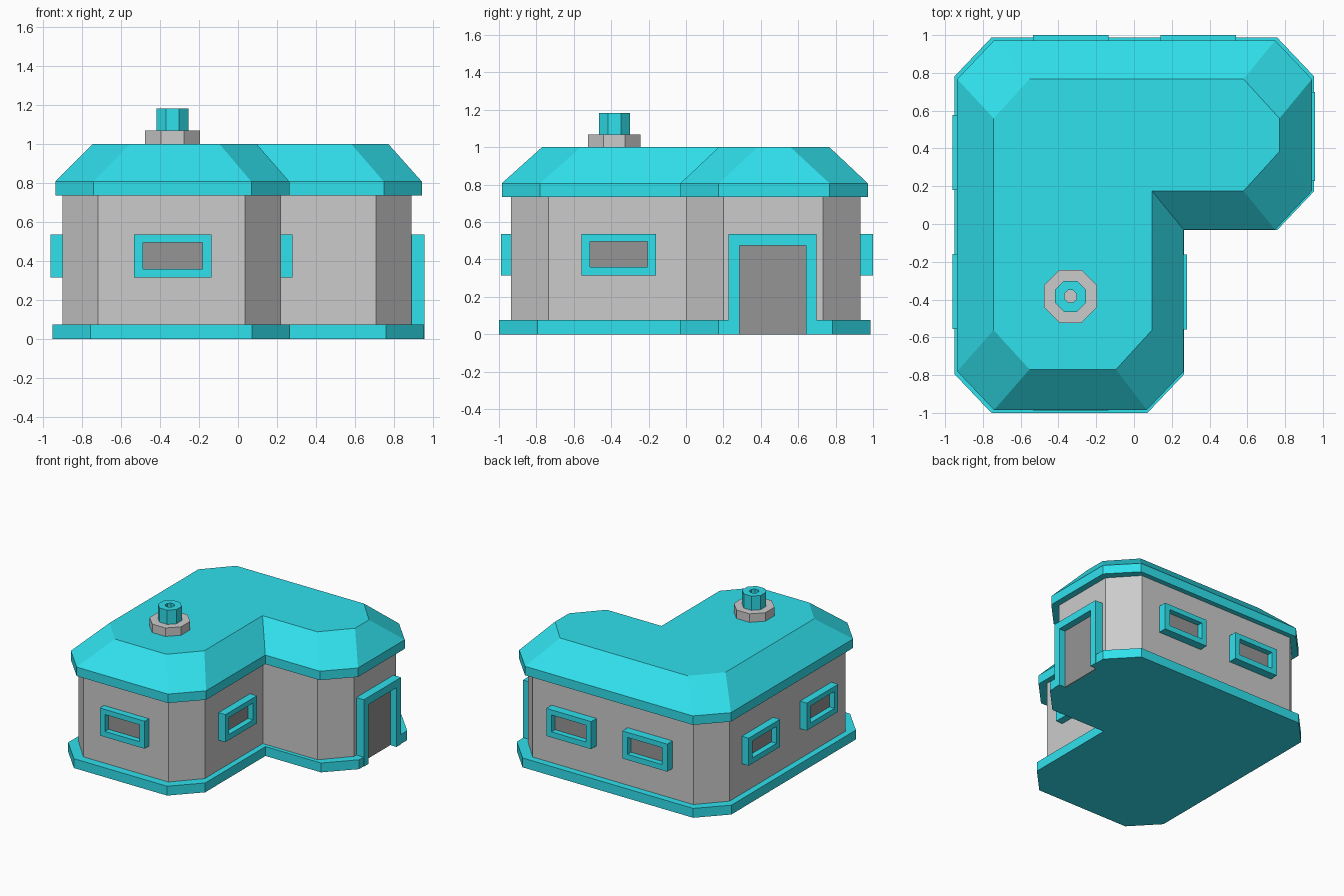
import bpy, bmesh
from math import pi, cos, sin

if "Cube" in bpy.data.objects:
    bpy.data.objects.remove(bpy.data.objects["Cube"])


def material(name, rgb):
    m = bpy.data.materials.new(name)
    m.diffuse_color = (*rgb, 1)
    m.use_nodes = True
    m.node_tree.nodes["Principled BSDF"].inputs["Base Color"].default_value = m.diffuse_color
    return m


TEAL = material("teal", (0.03, 0.75, 0.85))
DARK = material("dark_grey", (0.3, 0.3, 0.3))


def loft(name, rings, mat=None, tube=False, loc=(0, 0, 0), rot=0):
    """Skin a list of point rings; cap the ends, or join them into a tube."""
    bm = bmesh.new()
    vs = [[bm.verts.new(p) for p in r] for r in rings]
    n = len(vs[0])
    pairs = list(zip(vs, vs[1:]))
    if tube:
        pairs.append((vs[-1], vs[0]))
    else:
        bm.faces.new(vs[0])
        bm.faces.new(vs[-1])
    for a, b in pairs:
        for i in range(n):
            j = (i + 1) % n
            bm.faces.new((a[i], a[j], b[j], b[i]))
    bmesh.ops.recalc_face_normals(bm, faces=bm.faces)
    me = bpy.data.meshes.new(name)
    bm.to_mesh(me)
    bm.free()
    if mat:
        me.materials.append(mat)
    ob = bpy.data.objects.new(name, me)
    ob.location = loc
    ob.rotation_euler.z = rot
    bpy.context.collection.objects.link(ob)
    return ob


def outline(x0, xm, x1, y0, ym, y1, cx=0.195, cy=0.205):
    """L-shaped plan with chamfered outer corners."""
    return [(x0 + cx, y0), (xm - cx, y0), (xm, y0 + cy), (xm, ym),
            (x1 - cx, ym), (x1, ym + cy), (x1, y1 - cy), (x1 - cx, y1),
            (x0 + cx, y1), (x0, y1 - cy), (x0, y0 + cy)]


def at_z(pts, z):
    return [(x, y, z) for x, y in pts]


def at_y(pts, y):
    return [(x, y, z) for x, z in pts]


def rect(w, z0, z1):
    return [(-w, z0), (w, z0), (w, z1), (-w, z1)]


def octagon(flat, z):
    r = flat / 2 / cos(pi / 8)
    return [(r * cos(pi / 8 + i * pi / 4), r * sin(pi / 8 + i * pi / 4), z)
            for i in range(8)]


# Plinth, notched where the doorway reaches the ground
door_y, door_half = 0.463, 0.178
base = outline(-0.95, 0.266, 0.953, -1.0, -0.032, 0.987)
base[6:6] = [(0.953, door_y - door_half), (0.895, door_y - door_half),
             (0.895, door_y + door_half), (0.953, door_y + door_half)]
loft("plinth", [at_z(base, 0), at_z(base, 0.075)], TEAL)

# Walls
wall = outline(-0.9, 0.22, 0.89, -0.935, 0.0, 0.932, 0.183, 0.2)
loft("walls", [at_z(wall, 0.07), at_z(wall, 0.74)])

# Roof with vertical eave band and sloped sides
eave = outline(-0.936, 0.263, 0.942, -0.985, -0.03, 0.972)
top = outline(-0.743, 0.095, 0.77, -0.77, 0.175, 0.767, 0.19, 0.208)
loft("roof", [at_z(eave, 0.735), at_z(eave, 0.807), at_z(top, 1.0)], TEAL)

# Chimney: grey collar and hollow teal pipe
c = (-0.336, -0.383, 0)
loft("chimney_collar", [octagon(0.28, 0.99), octagon(0.28, 1.068)], loc=c)
loft("chimney_pipe", [octagon(0.165, 1.06), octagon(0.165, 1.182),
                      octagon(0.065, 1.182), octagon(0.065, 1.06)],
     TEAL, tube=True, loc=c)

# Windows: outer face position and turn about z
DEPTH = 0.075
outer, inner = rect(0.199, 0.315, 0.536), rect(0.153, 0.36, 0.495)
windows = [(-0.335, -0.988, 0), (0.28, -0.36, pi / 2),
           (-0.335, 1.0, pi), (0.34, 1.0, pi),
           (-0.96, 0.378, -pi / 2), (-0.96, -0.358, -pi / 2)]
for x, y, rot in windows:
    loft("window_frame", [at_y(outer, DEPTH), at_y(outer, 0),
                          at_y(inner, 0), at_y(inner, DEPTH)],
         TEAL, tube=True, loc=(x, y, 0), rot=rot)
    loft("window_pane", [at_y(inner, 0.045), at_y(inner, DEPTH)],
         DARK, loc=(x, y, 0), rot=rot)

# Door frame and door on the right side
ow, iw, oz, iz = 0.235, door_half, 0.536, 0.475
arch = [(-ow, 0), (-iw, 0), (-iw, iz), (iw, iz),
        (iw, 0), (ow, 0), (ow, oz), (-ow, oz)]
spot = (0.957, door_y, 0)
loft("door_frame", [at_y(arch, 0), at_y(arch, DEPTH)], TEAL, loc=spot, rot=pi / 2)
panel = rect(iw, 0, iz)
loft("door", [at_y(panel, 0.055), at_y(panel, DEPTH)], DARK, loc=spot, rot=pi / 2)
